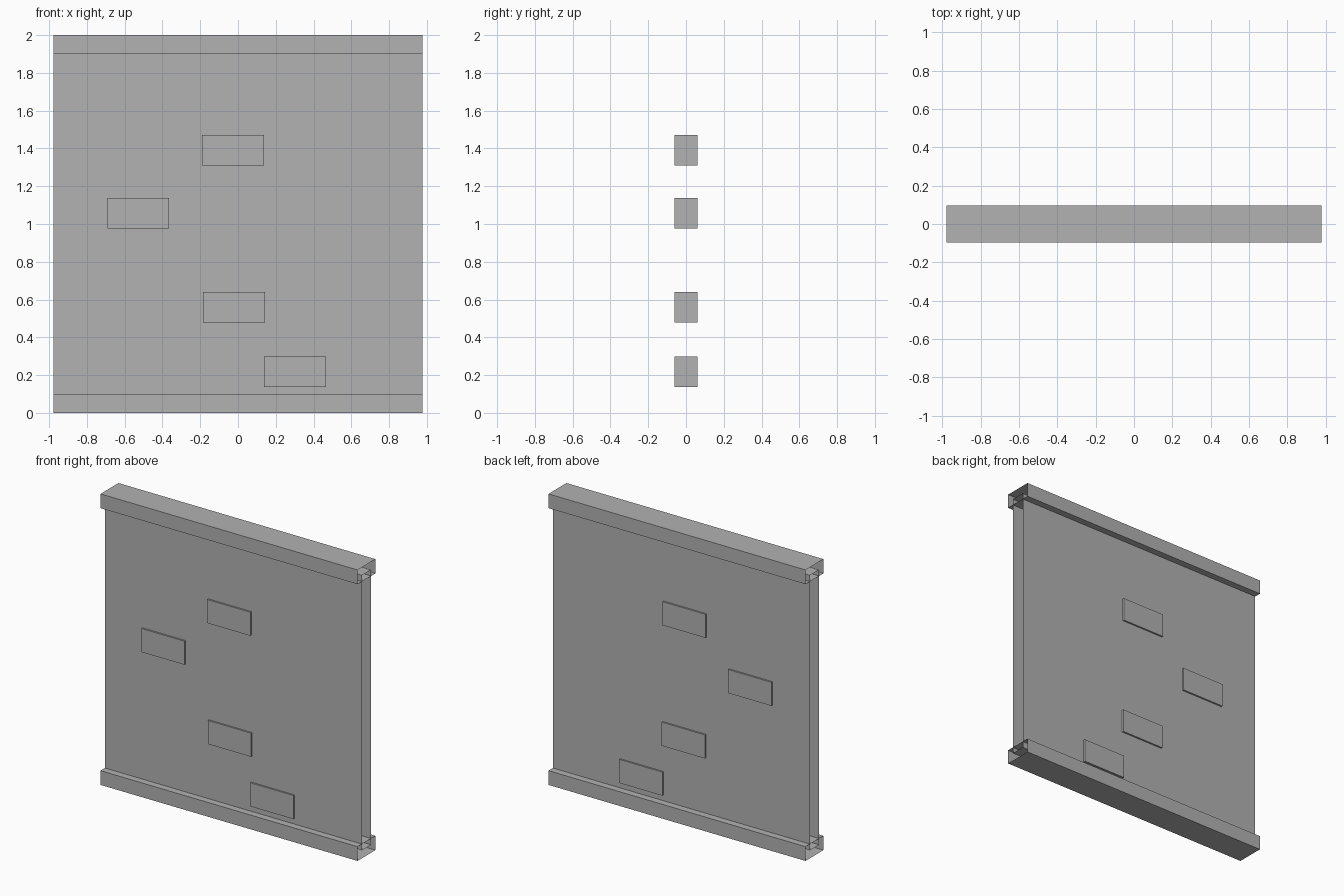
import bpy
import bmesh
from mathutils import Matrix, Vector

cube = bpy.data.objects.get("Cube")
if cube:
    bpy.data.objects.remove(cube, do_unlink=True)

# One stone grey for everything
GREY = (0.445, 0.445, 0.445, 1.0)
stone = bpy.data.materials.new("stone_grey")
stone.use_nodes = True
stone.diffuse_color = GREY
stone.node_tree.nodes["Principled BSDF"].inputs["Base Color"].default_value = GREY


def box(name, center, size, open_ends=False):
    """Box part; open_ends leaves out the two faces across x."""
    bm = bmesh.new()
    bmesh.ops.create_cube(bm, size=1, matrix=Matrix.Diagonal((*size, 1)))
    if open_ends:
        ends = [f for f in bm.faces if abs(f.normal.x) > 0.9]
        bmesh.ops.delete(bm, geom=ends, context="FACES_ONLY")
    mesh = bpy.data.meshes.new(name)
    bm.to_mesh(mesh)
    bm.free()
    mesh.materials.append(stone)
    obj = bpy.data.objects.new(name, mesh)
    obj.location = Vector(center)
    bpy.context.collection.objects.link(obj)
    return obj


WIDTH = 1.954

# Wall slab, tucked into the rails
box("wall_panel", (0, 0, 1), (WIDTH, 0.1, 1.89), open_ends=True)

# Rails along the foot and the top
for name, z in (("bottom_rail", 0.049), ("top_rail", 1.951)):
    box(name, (0, 0, z), (WIDTH, 0.195, 0.098), open_ends=True)

# Bricks that pass through the wall and stand proud on both sides
bricks = [(-0.027, 1.39), (-0.528, 1.057), (-0.022, 0.56), (0.301, 0.218)]
for i, (x, z) in enumerate(bricks, 1):
    box(f"brick_{i}", (x, 0, z), (0.328, 0.124, 0.162))
